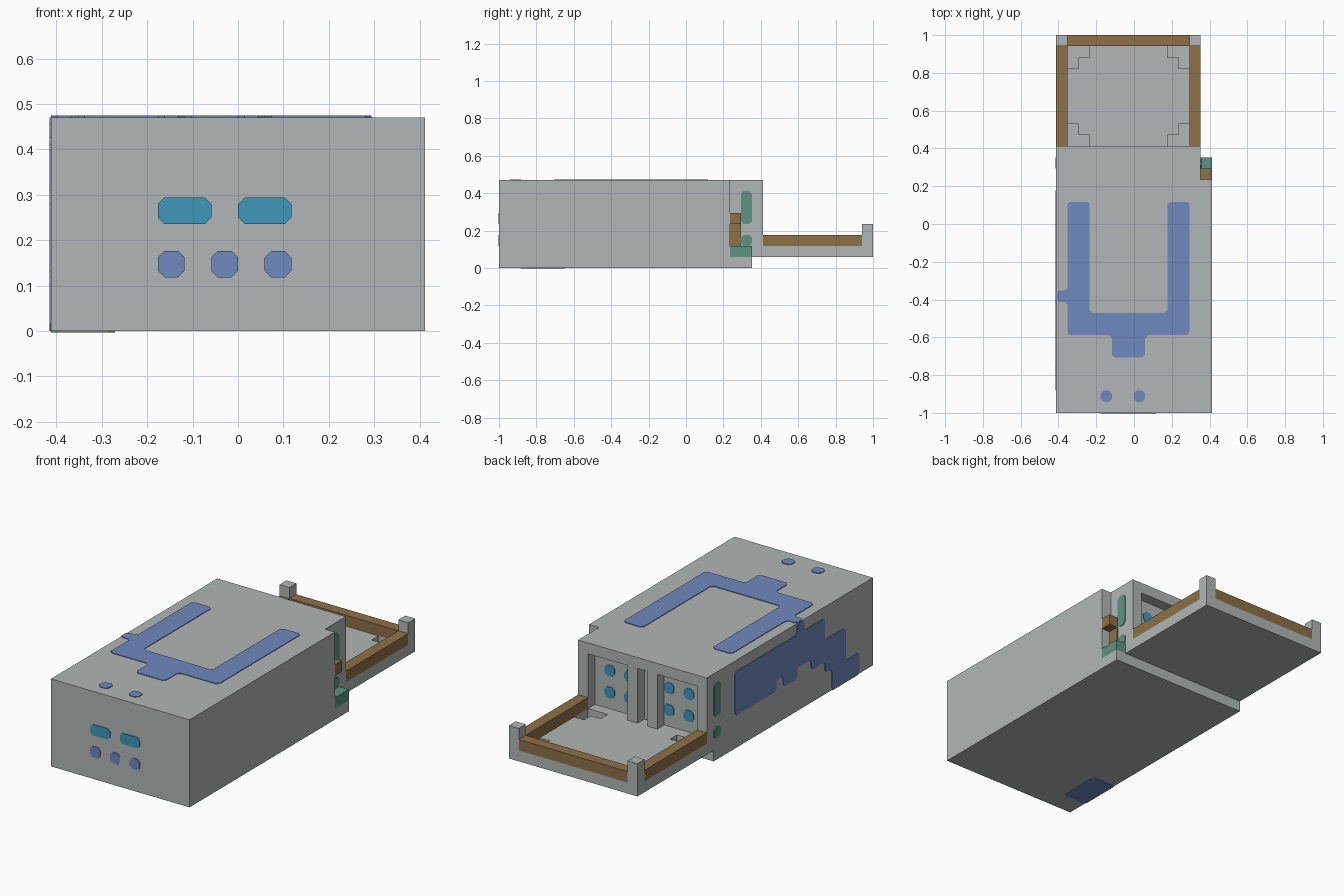
import bpy, bmesh
from mathutils import Vector

if "Cube" in bpy.data.objects:
    bpy.data.objects.remove(bpy.data.objects["Cube"], do_unlink=True)

U = 1 / 17      # one building block
CX = -0.5       # centre line of the back wall and porch, in blocks


def material(name, rgb):
    m = bpy.data.materials.new(name)
    m.use_nodes = True
    color = (*rgb, 1)
    m.diffuse_color = color
    bsdf = next(n for n in m.node_tree.nodes if n.type == 'BSDF_PRINCIPLED')
    bsdf.inputs["Base Color"].default_value = color
    bsdf.inputs["Roughness"].default_value = 0.9
    return m


GREY = material("pale grey", (0.44, 0.47, 0.465))
BLUE = material("soft blue", (0.16, 0.25, 0.52))
CYAN = material("window cyan", (0.05, 0.31, 0.5))
BROWN = material("wood brown", (0.27, 0.165, 0.065))
GREEN = material("sea green", (0.115, 0.29, 0.235))


def finish(name, bm, mat):
    bmesh.ops.recalc_face_normals(bm, faces=bm.faces)
    mesh = bpy.data.meshes.new(name)
    bm.to_mesh(mesh)
    bm.free()
    mesh.materials.append(mat)
    obj = bpy.data.objects.new(name, mesh)
    bpy.context.collection.objects.link(obj)
    return obj


def boxes(name, mat, *spans):
    """Each span is x0, x1, y0, y1, z0, z1 in blocks."""
    bm = bmesh.new()
    for x0, x1, y0, y1, z0, z1 in spans:
        for v in bmesh.ops.create_cube(bm, size=1)["verts"]:
            v.co = Vector((x1 if v.co.x > 0 else x0,
                           y1 if v.co.y > 0 else y0,
                           z1 if v.co.z > 0 else z0)) * U
    return finish(name, bm, mat)


# Maps from plate coordinates to each wall: (a, b, offset) -> x, y, z
def on_top(a, b, d): return (a, b, 8 + d)
def on_bottom(a, b, d): return (a, b, -d)
def on_front(a, b, d): return (a, -17 - d, b)
def on_back(a, b, d): return (a, 6 + d, b)
def on_low_x(a, b, d): return (-7 - d, a, b)
def on_high_x(a, b, d): return (6 + d, a, b)


def plate(name, mat, place, outline, cut=0.25, thick=0.06):
    """Thin painted panel with clipped corners."""
    pts = [Vector(p) for p in outline]
    ring = []
    for i, p in enumerate(pts):
        for q in (pts[i - 1], pts[(i + 1) % len(pts)]):
            ring.append(p + (q - p).normalized() * cut)
    bm = bmesh.new()
    low = [bm.verts.new(Vector(place(p.x, p.y, 0)) * U) for p in ring]
    high = [bm.verts.new(Vector(place(p.x, p.y, thick)) * U) for p in ring]
    bm.faces.new(low)
    bm.faces.new(high)
    n = len(ring)
    for i in range(n):
        j = (i + 1) % n
        bm.faces.new((low[i], low[j], high[j], high[i]))
    return finish(name, bm, mat)


def rect(a0, a1, b0, b1):
    return [(a0, b0), (a1, b0), (a1, b1), (a0, b1)]


# Main building, with a notch at the rear corner
boxes("main_body", GREY, (-7, 7, -17, 4, 0, 8))
boxes("rear_body", GREY, (-7, 6, 4, 6, 1, 8))
boxes("rear_base", GREY, (-7, 7, 4, 6, 0, 1))

# Frame around the recessed back wall
boxes("back_frame", GREY,
      (-7, 6, 6, 7, 7, 8), (-7, 6, 6, 7, 1, 2),
      (-7, -6, 6, 7, 2, 7), (5, 6, 6, 7, 2, 7))
boxes("door_posts", GREY, (0, 1, 6, 7, 2, 7), (-2, -1, 6, 7, 2, 7))

# Back windows
for side in (-1, 1):
    for dx in (2, 4):
        for z in (3, 5):
            c = CX + side * dx
            plate("back_window", CYAN, on_back, rect(c - .5, c + .5, z, z + 1))

# Porch deck with stepped pits at its corners
deck = [(CX - 3.5, CX + 3.5, 7, 16, 1, 2), (-7, 6, 16, 17, 1, 2)]
rails = [(-6, 5, 16, 17, 2, 3)]
posts = []
for side in (-1, 1):
    def span(a, b):
        return sorted((CX + side * a, CX + side * b))
    deck += [(*span(3.5, 4.5), 8, 15, 1, 2),
             (*span(4.5, 5.5), 9, 14, 1, 2),
             (*span(5.5, 6.5), 7, 16, 1, 2),
             (*span(3.5, 5.5), 7, 9, 1, 1.05),
             (*span(3.5, 5.5), 14, 16, 1, 1.05)]
    rails.append((*span(5.5, 6.5), 7, 16, 2, 3))
    posts.append((*span(5.5, 6.5), 16, 17, 2, 4))
boxes("porch_deck", GREY, *deck)
boxes("porch_rail", BROWN, *rails)
boxes("porch_posts", GREY, *posts)

# Fittings in the corner notch
boxes("notch_block", BROWN, (6, 7, 4, 5, 4, 5))
boxes("notch_panel", BROWN, (6, 6.15, 4, 5, 2, 4))
boxes("notch_step", GREEN, (6, 7, 4, 6, 1, 2))

# Green side panels
for place in (on_low_x, on_high_x):
    plate("side_strip", GREEN, place, rect(5, 6, 4, 7))
    plate("side_spot", GREEN, place, rect(5, 6, 2, 3))

# Roof pattern
plate("roof_pattern", BLUE, on_top, [
    (-6, 2), (-6, -6), (-7, -6), (-7, -7), (-6, -7), (-6, -10), (-2, -10),
    (-2, -12), (1, -12), (1, -10), (5, -10), (5, 2), (3, 2), (3, -8),
    (-4, -8), (-4, 2)])
for x in (-3, 0):
    plate("roof_spot", BLUE, on_top, rect(x, x + 1, -16, -15))

# Front windows and spots
for x in (-3, 0):
    plate("front_window", CYAN, on_front, rect(x, x + 2, 4, 5))
for x in (-3, -1, 1):
    plate("front_spot", BLUE, on_front, rect(x, x + 1, 2, 3))

# Large side pattern, running from the roof to the underside
plate("side_pattern", BLUE, on_low_x, [
    (3, 3), (3, 7), (-6, 7), (-6, 8), (-7, 8), (-7, 7), (-10, 7), (-10, 5),
    (-13, 5), (-13, 2), (-15, 2), (-15, 0), (-11, 0), (-11, 2), (-10, 2),
    (-10, 3), (-8, 3), (-8, 4), (-6, 4), (-6, 3), (-4, 3), (-4, 4),
    (-3, 4), (-3, 3)])
plate("underside_pattern", BLUE, on_bottom, rect(-7, -4.6, -15, -11))
